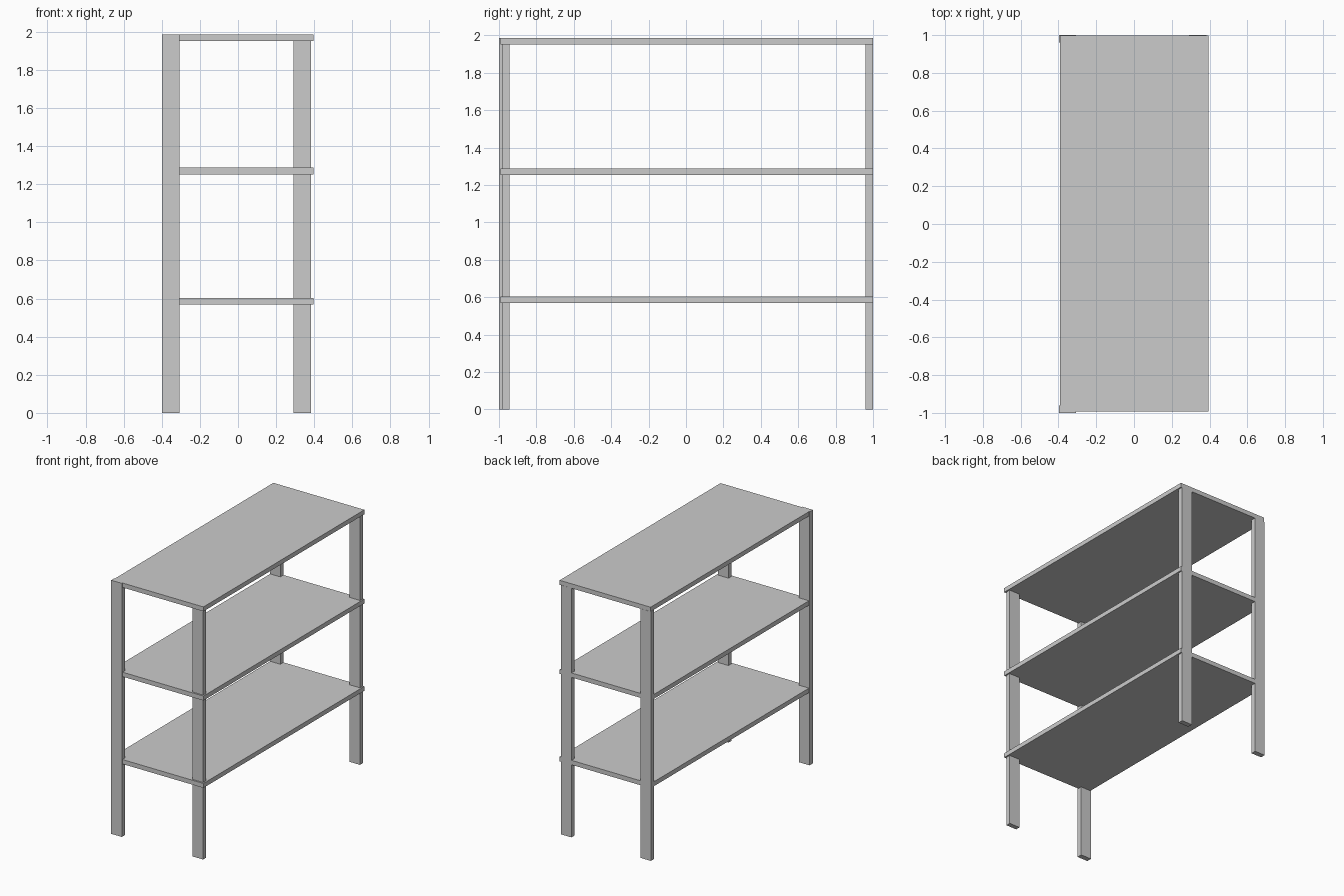
import bpy

if "Cube" in bpy.data.objects:
    bpy.data.objects.remove(bpy.data.objects["Cube"])


def box(name, x, y, z):
    """Axis-aligned box from (min, max) ranges."""
    bpy.ops.mesh.primitive_cube_add(size=1, location=[(a + b) / 2 for a, b in (x, y, z)])
    ob = bpy.context.object
    ob.name = name
    ob.scale = [b - a for a, b in (x, y, z)]
    bpy.ops.object.transform_apply(location=False, rotation=False, scale=True)
    return ob


# Shelf boards
for name, z in (("lower_shelf", 0.568), ("middle_shelf", 1.252), ("top_shelf", 1.95)):
    box(name, (-0.393, 0.395), (-0.992, 0.999), (z, z + 0.035))

# Front left post stands proud of the boards and reaches the top surface
box("front_left_post", (-0.398, -0.306), (-1.0, -0.96), (0, 1.985))

# Remaining posts stop under the top board
for name, x, y in (
    ("front_right_post", (0.292, 0.384), (-0.98, -0.943)),
    ("back_left_post", (-0.396, -0.306), (0.96, 1.0)),
    ("back_right_post", (0.292, 0.384), (0.96, 1.0)),
):
    box(name, x, y, (0, 1.951))
